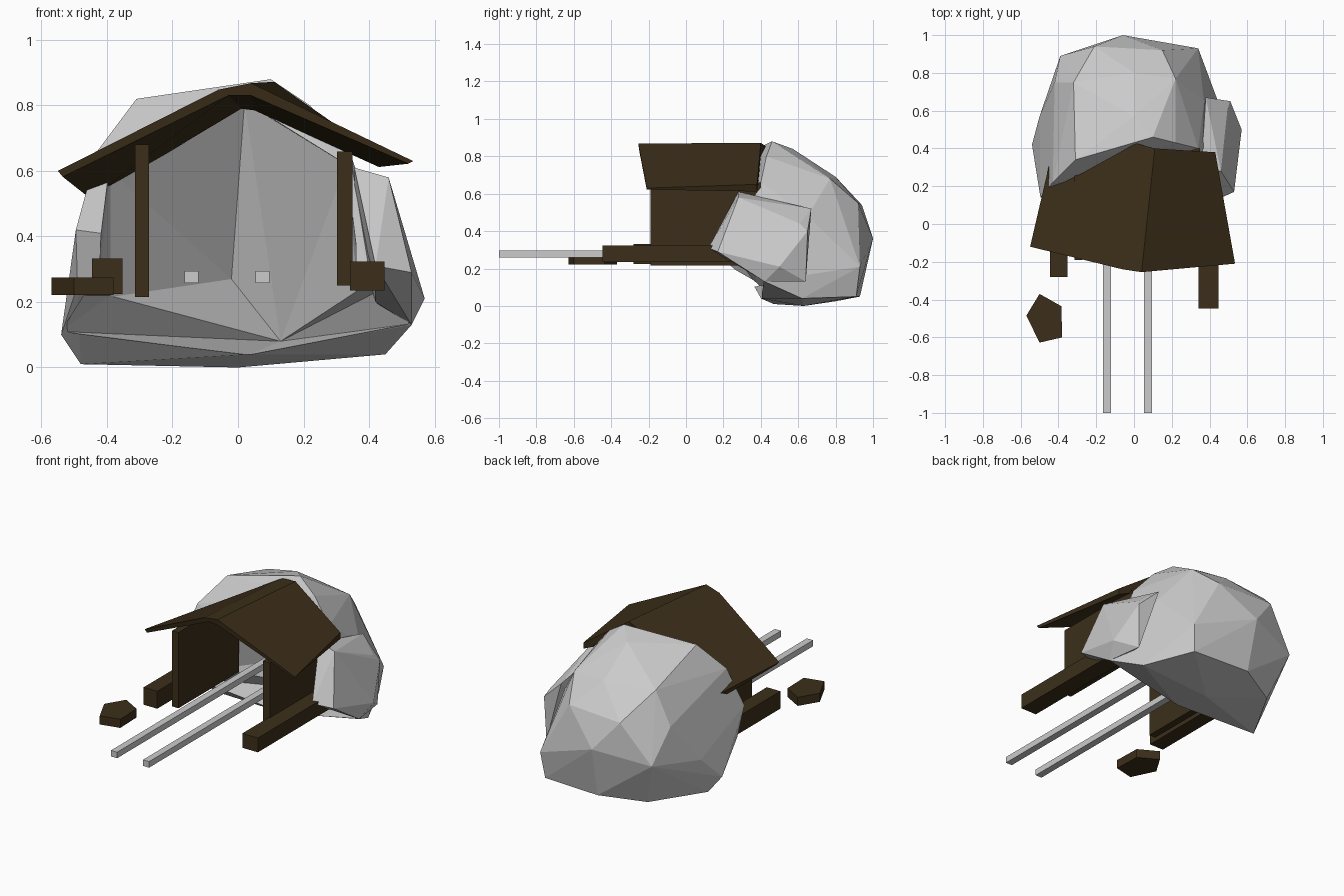
import bpy, bmesh

wood = bpy.data.materials.new("dark_wood")
wood.diffuse_color = (0.045, 0.028, 0.01, 1)


def finish(name, bm, mat=None):
    bmesh.ops.recalc_face_normals(bm, faces=bm.faces)
    me = bpy.data.meshes.new(name)
    bm.to_mesh(me)
    bm.free()
    ob = bpy.data.objects.new(name, me)
    bpy.context.collection.objects.link(ob)
    if mat:
        me.materials.append(mat)
    return ob


def hull(name, pts, mat=None):
    bm = bmesh.new()
    vs = [bm.verts.new(p) for p in pts]
    bmesh.ops.convex_hull(bm, input=vs)
    bmesh.ops.delete(bm, geom=[v for v in bm.verts if not v.link_faces], context='VERTS')
    bmesh.ops.dissolve_limit(bm, angle_limit=0.03, verts=bm.verts, edges=bm.edges)
    return finish(name, bm, mat)


def box(name, x, y, z, mat=None):
    return hull(name, [(a, b, c) for a in x for b in y for c in z], mat)


def carve(ob, pts):
    cutter = hull("cutter", pts)
    mod = ob.modifiers.new("carve", 'BOOLEAN')
    mod.operation = 'DIFFERENCE'
    mod.solver = 'EXACT'
    mod.object = cutter
    bpy.context.view_layer.objects.active = ob
    bpy.ops.object.modifier_apply(modifier="carve")
    bpy.data.objects.remove(cutter)


# Faceted boulder, listed from the base up
rock = hull("boulder", [
    (-.48, .47, .01), (-.3, .80, .025), (0, .63, 0), (.03, .40, .04),
    (.45, .62, .04), (.32, .91, .05), (-.05, .93, .05),
    (-.54, .42, .10), (.53, .42, .13), (.34, .93, .21),
    (-.06, 1, .36), (-.39, .89, .3), (-.5, .57, .25),
    (-.49, .20, .25), (.4, .25, .3),
    (-.495, .14, .42), (-.21, .94, .54), (.15, .92, .55),
    (-.42, .75, .5), (.37, .65, .48),
    (-.32, .75, .7), (0, .8, .69), (.22, .77, .68), (-.43, .22, .66),
    (-.31, .34, .82), (.1, .46, .88), (0, .57, .84), (.22, .43, .8), (.34, .4, .66)])

# Cave: overhanging walls that meet in a crease
carve(rock, [
    (-.43, -.1, .22), (.03, -.1, .035), (.37, -.1, .22), (.36, -.1, .62),
    (0, -.1, .84), (-.42, -.1, .6), (.03, .39, .04),
    (-.39, .36, .215), (-.42, .26, .29), (.36, .42, .22), (.36, .4, .3),
    (-.39, .26, .6), (.33, .38, .62),
    (.13, .72, .08), (-.02, .66, .27), (.02, .48, .81)])

# Cave: wide flat floor lip
carve(rock, [
    (-.54, -.1, .11), (.03, -.1, .03), (.54, -.1, .135), (-.47, -.1, .22), (.5, -.1, .28),
    (-.54, .38, .11), (.03, .392, .037), (.54, .40, .135),
    (-.47, .30, .22), (-.39, .36, .22), (.5, .34, .27), (.36, .42, .23), (.13, .72, .08)])

# Smaller rock leaning on the right side
hull("side_rock", [
    (.355, .28, .61), (.46, .28, .58), (.495, .61, .44), (.38, .67, .52),
    (.51, .65, .4), (.57, .5, .21), (.53, .17, .29), (.42, .12, .31),
    (.53, .42, .13), (.42, .42, .2), (.5, .64, .13), (.36, .55, .4)])

# Crooked gable roof: matching front and back outlines, top line then underside
front = [(-.55, -.12, .60), (-.06, -.24, .848), (.04, -.255, .868), (.535, -.21, .63),
         (.52, -.21, .622), (.04, -.25, .83), (-.03, -.24, .83), (-.535, -.12, .582)]
back = [(-.45, .31, .545), (0, .43, .85), (.11, .40, .872), (.43, .38, .65),
        (.43, .38, .612), (.05, .40, .785), (.01, .42, .79), (-.45, .31, .515)]
bm = bmesh.new()
f = [bm.verts.new(p) for p in front]
b = [bm.verts.new(p) for p in back]
for i in range(8):
    j = (i + 1) % 8
    bm.faces.new((f[i], f[j], b[j], b[i]))
for i in range(3):  # end caps
    for r in (f, b):
        bm.faces.new((r[i], r[i + 1], r[6 - i], r[7 - i]))
finish("roof", bm, wood)

# Plank walls
box("left_wall", (-.315, -.272), (-.19, .40), (.215, .68), wood)
box("right_wall", (.302, .35), (-.19, .40), (.25, .66), wood)

# Ground beams beside the walls
box("left_beam", (-.445, -.353), (-.28, .3), (.225, .332), wood)
box("right_beam", (.342, .448), (-.447, .3), (.235, .323), wood)

# Rails running into the cave
for side, x in (("left", -.142), ("right", .075)):
    box(side + "_rail", (x - .021, x + .021), (-1, .6), (.258, .295))

# Loose five-sided wood block
block = [(-.57, -.485), (-.5, -.37), (-.385, -.435), (-.38, -.6), (-.5, -.628)]
hull("wood_block", [(x, y, z) for x, y in block for z in (.222, .275)], wood)
